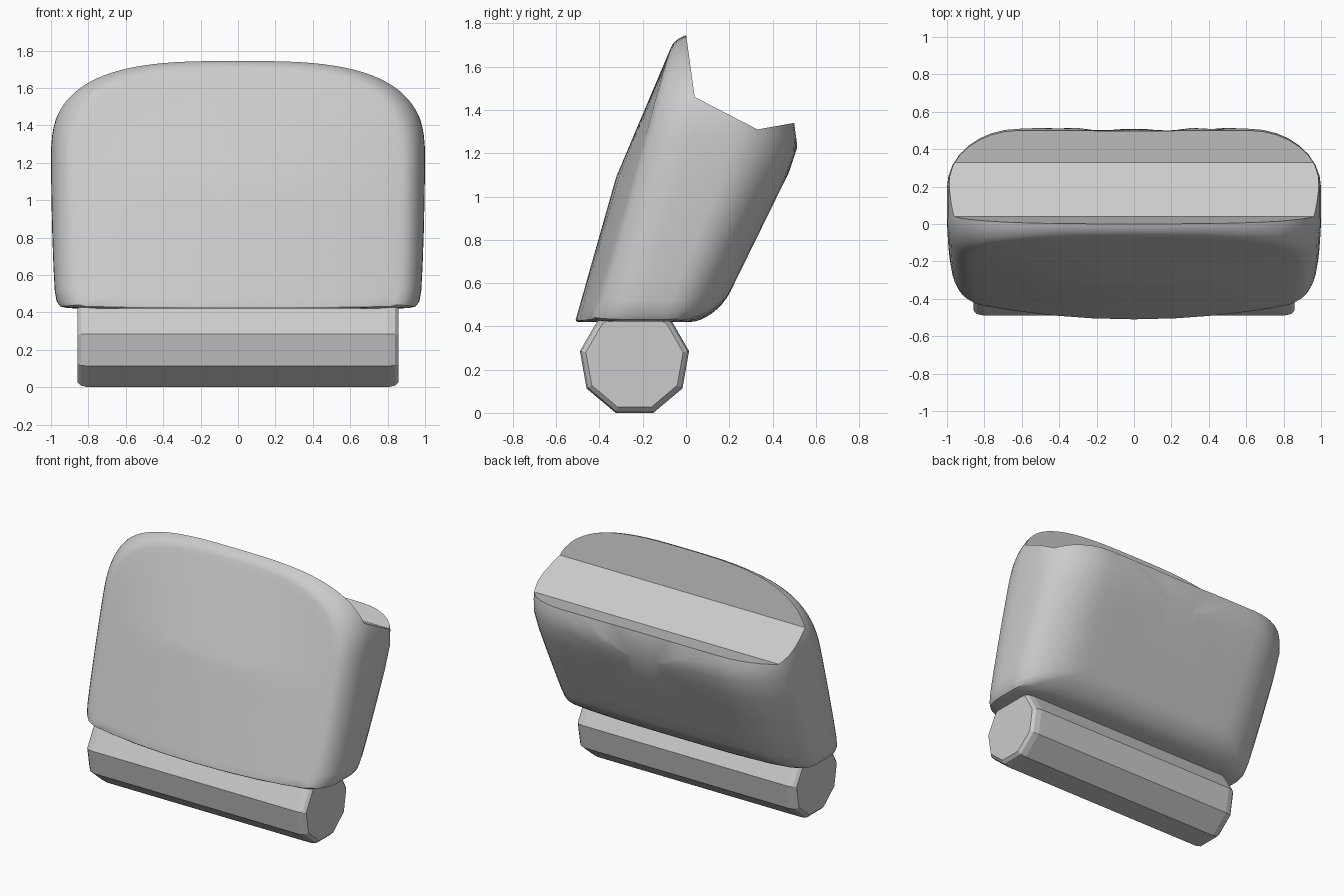
import bpy, bmesh, math

cube = bpy.data.objects.get("Cube")
if cube:
    bpy.data.objects.remove(cube, do_unlink=True)

grey = bpy.data.materials.new("light_grey")
grey.use_nodes = True
grey.diffuse_color = (0.6, 0.6, 0.6, 1)
grey.node_tree.nodes["Principled BSDF"].inputs["Base Color"].default_value = (0.6, 0.6, 0.6, 1)


def loft(name, rings, smooth_angle=None):
    """Bridge equal-length closed rings and cap both ends."""
    bm = bmesh.new()
    loops = [[bm.verts.new(p) for p in ring] for ring in rings]
    for a, b in zip(loops, loops[1:]):
        for i in range(len(a)):
            j = (i + 1) % len(a)
            bm.faces.new((a[i], a[j], b[j], b[i]))
    bm.faces.new(loops[0])
    bm.faces.new(loops[-1])
    bmesh.ops.recalc_face_normals(bm, faces=bm.faces)
    mesh = bpy.data.meshes.new(name)
    bm.to_mesh(mesh)
    bm.free()
    mesh.materials.append(grey)
    obj = bpy.data.objects.new(name, mesh)
    bpy.context.collection.objects.link(obj)
    activate(obj)
    if smooth_angle:
        bpy.ops.object.shade_smooth_by_angle(angle=math.radians(smooth_angle))
    return obj


def activate(obj):
    bpy.ops.object.select_all(action="DESELECT")
    obj.select_set(True)
    bpy.context.view_layer.objects.active = obj


def lerp_points(z, pts):
    """Piecewise linear y for a height, extrapolated at the ends."""
    k = 0
    while k < len(pts) - 2 and z > pts[k + 1][0]:
        k += 1
    (z0, y0), (z1, y1) = pts[k], pts[k + 1]
    return y0 + (y1 - y0) * (z - z0) / (z1 - z0)


MID, TOP, BOTTOM = 1.09, 1.75, 0.42


def front_y(x, z):
    bow = max(0, 1 - (x / 0.88) ** 2) * 0.085 * max(0, min(1, (1.70 - z) / 0.61))
    return lerp_points(z, [(0.43, -0.425), (1.70, -0.065)]) - bow


def back_y(z):
    return lerp_points(z, [(0.55, 0.20), (1.11, 0.475), (1.23, 0.515), (1.34, 0.50)])


# Outline seen from the front: rounded top, almost square bottom corners
half = []
for i in range(25):
    a = math.pi / 2 * (1 - i / 24)
    half.append((math.cos(a) ** (2 / 3), 1.2 + 0.55 * math.sin(a) ** (2 / 3)))
half += [(0.998, 1.05), (0.994, 0.85), (0.987, 0.65), (0.98, 0.52), (0.97, 0.46),
         (0.95, 0.432), (0.91, BOTTOM + 0.003), (0.75, BOTTOM), (0.5, BOTTOM),
         (0.25, BOTTOM), (0, BOTTOM)]
outline = half + [(-x, z) for x, z in half[-2:0:-1]]


def inset(x, z, side, top, bottom):
    k = (z - MID) / (TOP - MID) * top if z > MID else (z - MID) / (MID - BOTTOM) * bottom
    return x * (1 - side), z - k


def front_ring(phi):
    t = 1 - math.cos(phi)
    ring = []
    for x, z in outline:
        px, pz = inset(x, z, 0.13 * t, 0.06 * t, 0.012 * t)
        depth = 0.22 * x ** 4 if z < 1.2 else 0.09 + 0.13 * x ** 4
        depth = max(depth, 0.02)
        ring.append((px, front_y(px, pz) + depth * (1 - math.sin(phi)), pz))
    return ring


def back_ring(phi):
    t = 1 - math.cos(phi)
    ring = []
    for x, z in outline:
        px, pz = inset(x, z, 0.38 * t, 0.05 * t, 0.14 * t)
        thick = min(1, 0.7 + 0.4 * (z - BOTTOM))
        depth = 0.12 + 0.19 * x ** 4 * thick
        ring.append((px, back_y(pz) - depth * (1 - math.sin(phi)), pz))
    return ring


def shrink(ring, s, y_at):
    pts = [(x * s, MID + (z - MID) * s) for x, y, z in ring]
    return [(x, y_at(x, z), z) for x, z in pts]


# Padded body, lofted from the bowed front to the rounded back
quarter = [math.pi / 2 * i / 8 for i in range(9)]
front = [front_ring(p) for p in quarter]
back = [back_ring(p) for p in quarter]
rings = [shrink(front[-1], s, front_y) for s in (0.03, 0.2, 0.4, 0.6, 0.8, 0.93)]
rings += front[::-1] + back
rings += [shrink(back[-1], s, lambda x, z: back_y(z)) for s in (0.8, 0.5, 0.2)]
body = loft("padded_body", rings)

# Stepped notch behind the top lip
notch = [(-0.03, 1.97), (0.04, 1.46), (0.33, 1.31), (0.50, 1.34), (0.8, 1.39), (0.8, 1.97)]
cutter = loft("notch_cutter", [[(x, y, z) for y, z in notch] for x in (-1.3, 1.3)])
cutter.hide_render = True
activate(body)
cut = body.modifiers.new("notch", "BOOLEAN")
cut.operation = "DIFFERENCE"
cut.solver = "EXACT"
cut.object = cutter
bpy.ops.object.modifier_apply(modifier=cut.name)
bpy.data.objects.remove(cutter, do_unlink=True)
activate(body)
bpy.ops.object.shade_smooth_by_angle(angle=math.radians(32))

# Nine-sided roller under the body, with chamfered ends
ends = [(0.80, 0.256), (0.84, 0.247), (0.858, 0.228)]
stations = [(-x, r) for x, r in ends[::-1]] + ends
angles = [math.radians(-70 + 40 * i) for i in range(9)]
loft("base_roller", [[(x, -0.238 + r * math.cos(a), 0.241 + r * math.sin(a)) for a in angles]
                     for x, r in stations])
